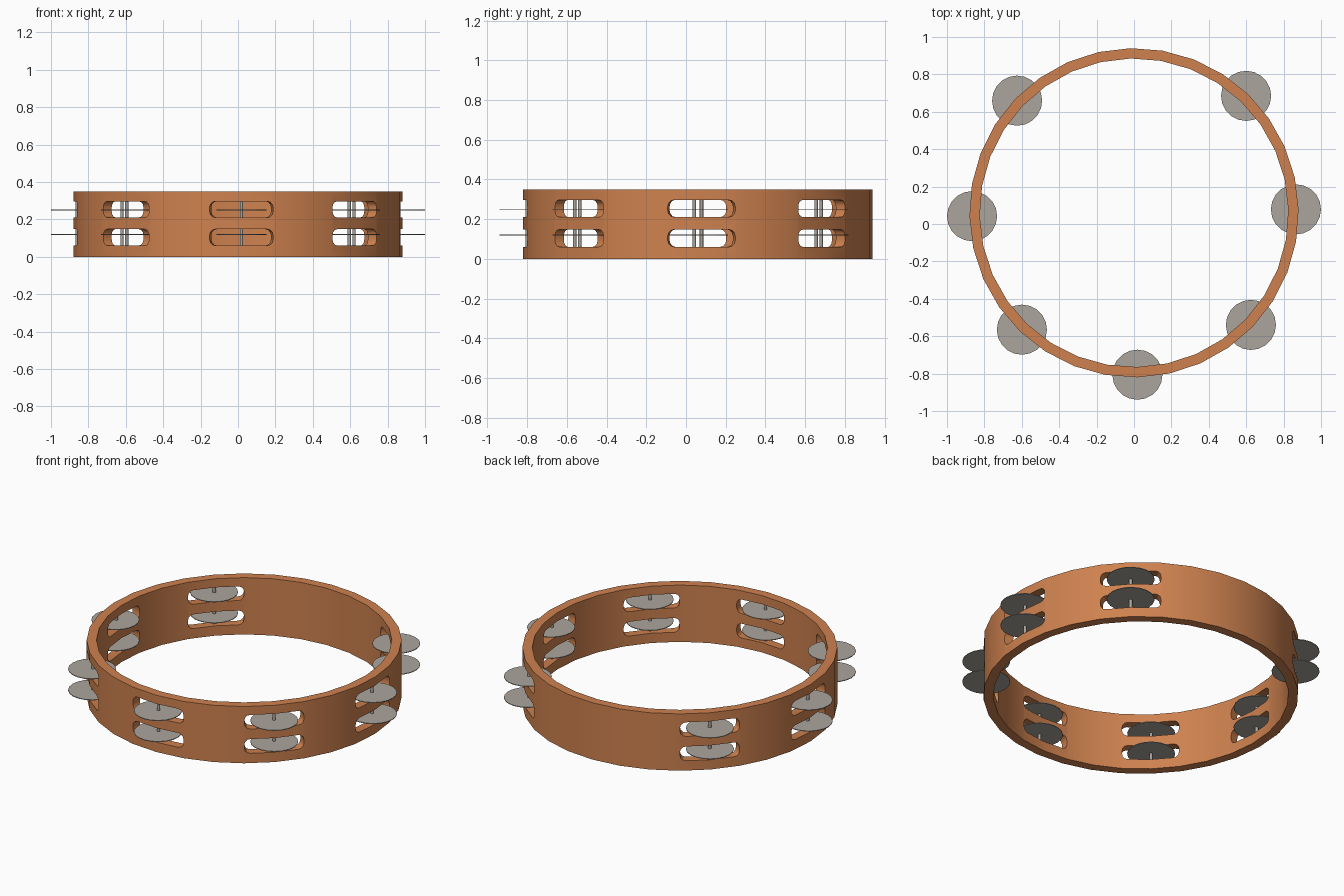
import bpy, bmesh, math
from mathutils import Vector, Matrix

if "Cube" in bpy.data.objects:
    bpy.data.objects.remove(bpy.data.objects["Cube"])

CY, R_OUT, R_IN, H = 0.06, 0.88, 0.825, 0.35
OFFSET, SIDES = math.radians(1.2), 32
R_JINGLE = 0.866
SLOTS = [(0.06, 0.148, 0.12), (0.21, 0.297, 0.25)]   # slot bottom, slot top, jingle height
ANGLES = [OFFSET + math.radians(45 * k) for k in range(8) if k != 2]  # gap at the back for the hand


def material(name, color):
    m = bpy.data.materials.new(name)
    m.diffuse_color = (*color, 1)
    m.use_nodes = True
    m.node_tree.nodes["Principled BSDF"].inputs["Base Color"].default_value = m.diffuse_color
    return m


wood = material("warm wood", (0.62, 0.222, 0.078))
metal = material("grey metal", (0.41, 0.375, 0.34))


def make_object(name, bm, mat):
    bmesh.ops.recalc_face_normals(bm, faces=bm.faces[:])
    me = bpy.data.meshes.new(name)
    bm.to_mesh(me)
    bm.free()
    ob = bpy.data.objects.new(name, me)
    bpy.context.collection.objects.link(ob)
    me.materials.append(mat)
    return ob


def smooth(ob, angle=30):
    bpy.ops.object.select_all(action='DESELECT')
    ob.select_set(True)
    bpy.context.view_layer.objects.active = ob
    bpy.ops.object.shade_smooth_by_angle(angle=math.radians(angle))


def disc(bm, radius, depth, loc, segments):
    bmesh.ops.create_cone(bm, cap_ends=True, segments=segments, radius1=radius,
                          radius2=radius, depth=depth, matrix=Matrix.Translation(loc))


# Wooden hoop: a rectangular section swept round 32 sides
bm = bmesh.new()
section = [(R_IN, 0), (R_OUT, 0), (R_OUT, H), (R_IN, H)]
rings = []
for i in range(SIDES):
    a = OFFSET + 2 * math.pi * i / SIDES
    rings.append([bm.verts.new((r * math.cos(a), CY + r * math.sin(a), z)) for r, z in section])
for i in range(SIDES):
    p, q = rings[i], rings[(i + 1) % SIDES]
    for j in range(4):
        k = (j + 1) % 4
        bm.faces.new((p[j], q[j], q[k], p[k]))
hoop = make_object("hoop", bm, wood)

# Slot cutters: rounded rectangles tapering towards the hoop centre
bm = bmesh.new()
for a in ANGLES:
    out = Vector((math.cos(a), math.sin(a), 0))
    side = Vector((-out.y, out.x, 0))
    for z0, z1, _ in SLOTS:
        hw, hh, c = 0.170, (z1 - z0) / 2, 0.033
        outline = []
        for n, (sx, sz) in enumerate([(1, 1), (-1, 1), (-1, -1), (1, -1)]):
            for s in range(4):
                t = math.radians(90 * n + 30 * s)
                outline.append((sx * (hw - c) + c * math.cos(t), sz * (hh - c) + c * math.sin(t)))
        loops = []
        for r in (0.74, 0.96):
            loops.append([bm.verts.new(out * r + side * (u * r / 0.863)
                          + Vector((0, CY, (z0 + z1) / 2 + v))) for u, v in outline])
        m = len(outline)
        for i in range(m):
            j = (i + 1) % m
            bm.faces.new((loops[0][i], loops[0][j], loops[1][j], loops[1][i]))
        bm.faces.new(loops[0])
        bm.faces.new(loops[1])
cutter = make_object("slot_cutter", bm, wood)
cutter.hide_render = True

mod = hoop.modifiers.new("slots", 'BOOLEAN')
mod.operation, mod.solver, mod.object = 'DIFFERENCE', 'EXACT', cutter
bpy.context.view_layer.objects.active = hoop
bpy.ops.object.modifier_apply(modifier=mod.name)
bpy.data.objects.remove(cutter)
smooth(hoop)

# Jingles and the pins that hold them
jingles, pins = bmesh.new(), bmesh.new()
for a in ANGLES:
    x, y = R_JINGLE * math.cos(a), CY + R_JINGLE * math.sin(a)
    px, py = 0.86 * math.cos(a), CY + 0.86 * math.sin(a)
    for z0, z1, zj in SLOTS:
        disc(jingles, 0.134, 0.004, (x, y, zj), 20)
        disc(pins, 0.009, z1 - z0 + 0.02, (px, py, (z0 + z1) / 2), 10)
make_object("jingles", jingles, metal)
smooth(make_object("jingle_pins", pins, metal), 40)
